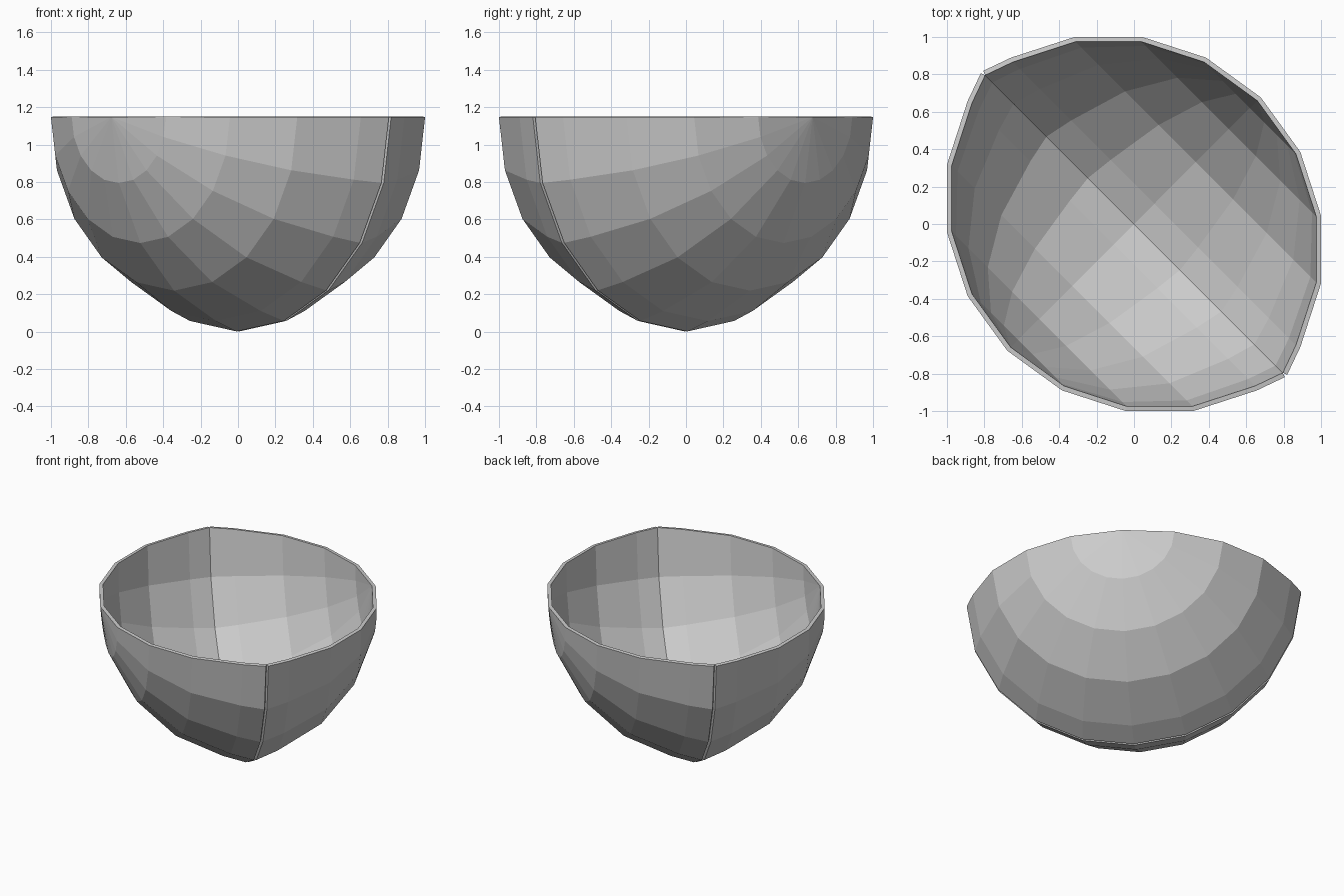
import bpy, bmesh
from mathutils import Matrix, Vector

if "Cube" in bpy.data.objects:
    bpy.data.objects.remove(bpy.data.objects["Cube"])

R = 1.125      # inner sphere radius
WALL = 0.026   # shell thickness
SHIFT = 0.193  # how far the half sphere is pushed into the mirror plane
RIM_Z = 1.15

# Quarter-sphere shell, pole along local z, open side along local +x
bm = bmesh.new()
bmesh.ops.create_uvsphere(bm, u_segments=20, v_segments=10, radius=R)
doomed = [v for v in bm.verts if v.co.x > 1e-4 or v.co.z < -1e-4]
bmesh.ops.delete(bm, geom=doomed, context='VERTS')
for v in bm.verts:
    v.co.z = max(0.0, v.co.z - SHIFT)
for f in bm.faces:
    f.smooth = False
mesh = bpy.data.meshes.new("bowl_shell")
bm.to_mesh(mesh)
bm.free()

bowl = bpy.data.objects.new("bowl_shell", mesh)
bpy.context.collection.objects.link(bowl)

# Wall grows outward per half, leaving a fine groove at the seam
solid = bowl.modifiers.new("wall", 'SOLIDIFY')
solid.thickness = WALL
solid.offset = 1

mirror = bowl.modifiers.new("other_half", 'MIRROR')
mirror.use_axis = (False, False, True)
mirror.use_mirror_merge = False

# Lay the pole axis along the horizontal diagonal, open side up
up = Vector((0, 0, 1))
axis = Vector((1, 1, 0)).normalized()
side = axis.cross(up)
rot = Matrix((up, side, axis)).transposed().to_4x4()
bowl.matrix_world = Matrix.Translation((0, 0, RIM_Z)) @ rot
